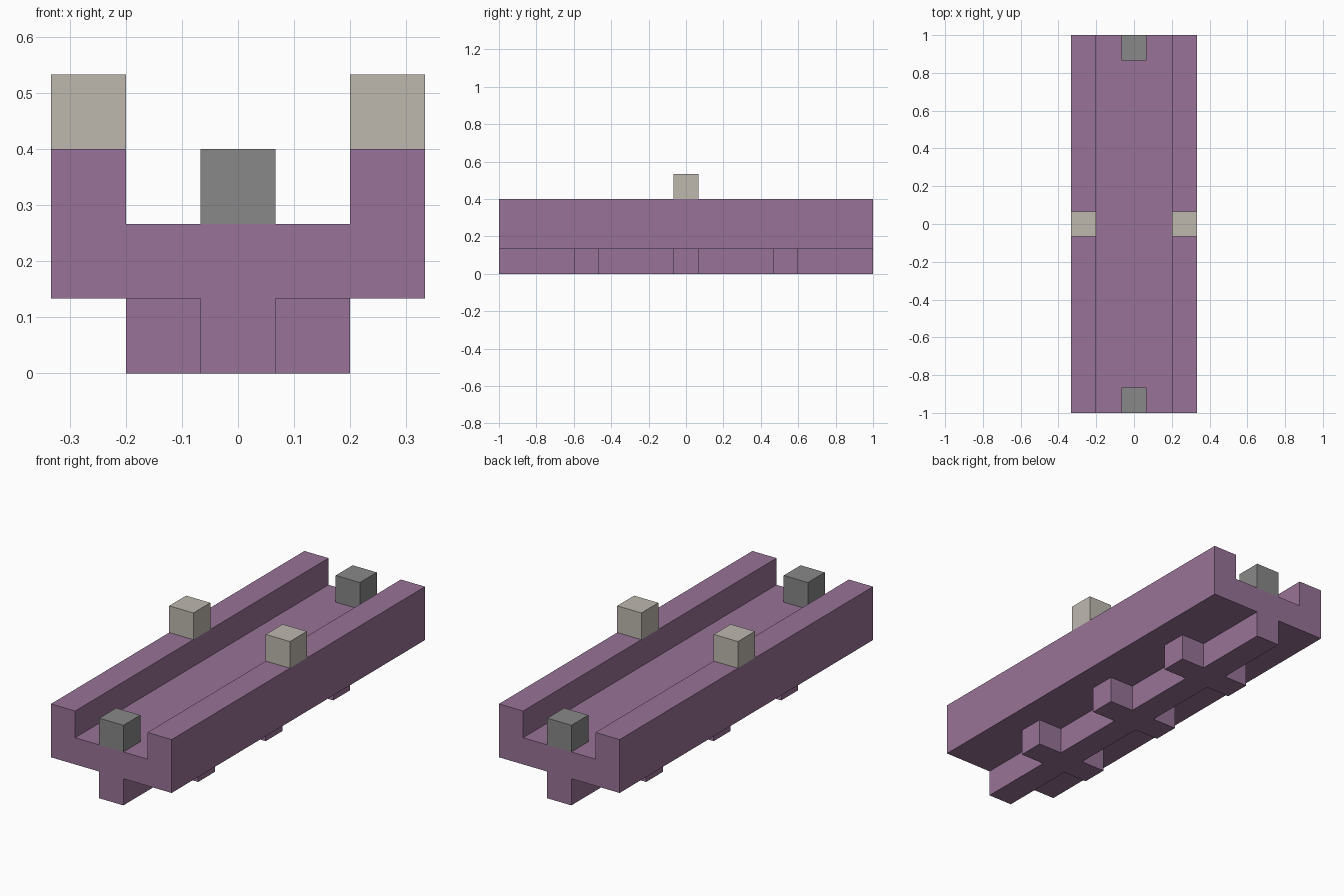
import bpy
import bmesh

U = 2 / 15  # edge length of one block

old = bpy.data.objects.get("Cube")
if old:
    bpy.data.objects.remove(old, do_unlink=True)


def make_material(name, rgb):
    mat = bpy.data.materials.new(name)
    mat.use_nodes = True
    colour = (*rgb, 1)
    mat.diffuse_color = colour
    mat.node_tree.nodes["Principled BSDF"].inputs["Base Color"].default_value = colour
    return mat


purple = make_material("dusty purple", (0.314, 0.171, 0.309))
grey = make_material("mid grey", (0.246, 0.246, 0.246))
beige = make_material("warm beige", (0.515, 0.479, 0.429))


def finish(name, bm, mat):
    bmesh.ops.recalc_face_normals(bm, faces=bm.faces)
    mesh = bpy.data.meshes.new(name)
    bm.to_mesh(mesh)
    bm.free()
    mesh.materials.append(mat)
    obj = bpy.data.objects.new(name, mesh)
    bpy.context.collection.objects.link(obj)
    return obj


def block(name, x, y, z, mat):
    """One cube, given its centre in block units."""
    bm = bmesh.new()
    bmesh.ops.create_cube(bm, size=U)
    obj = finish(name, bm, mat)
    obj.location = (x * U, y * U, z * U)
    return obj


# Trough: mirrored cross-section with keel, deck and side rails, run along y
half = [(0.5, 0), (0.5, 1), (2.5, 1), (2.5, 3), (1.5, 3), (1.5, 2)]
section = half + [(-x, z) for x, z in reversed(half)]
bm = bmesh.new()
face = bm.faces.new([bm.verts.new((x * U, -1, z * U)) for x, z in section])
extruded = bmesh.ops.extrude_face_region(bm, geom=[face], use_keep_orig=True)
moved = [v for v in extruded["geom"] if isinstance(v, bmesh.types.BMVert)]
bmesh.ops.translate(bm, verts=moved, vec=(0, 2, 0))
finish("trough", bm, purple)

# Side feet along the keel and a post on the middle of each rail
for side, sx in (("left", 1), ("right", -1)):
    for place, y in (("front", -4), ("middle", 0), ("back", 4)):
        block(f"{side}_{place}_foot", sx, y, 0.5, purple)
    block(f"{side}_rail_post", 2 * sx, 0, 3.5, beige)

# Stop blocks at the two ends of the deck
for place, y in (("front", -7), ("back", 7)):
    block(f"{place}_stop", 0, y, 2.5, grey)
